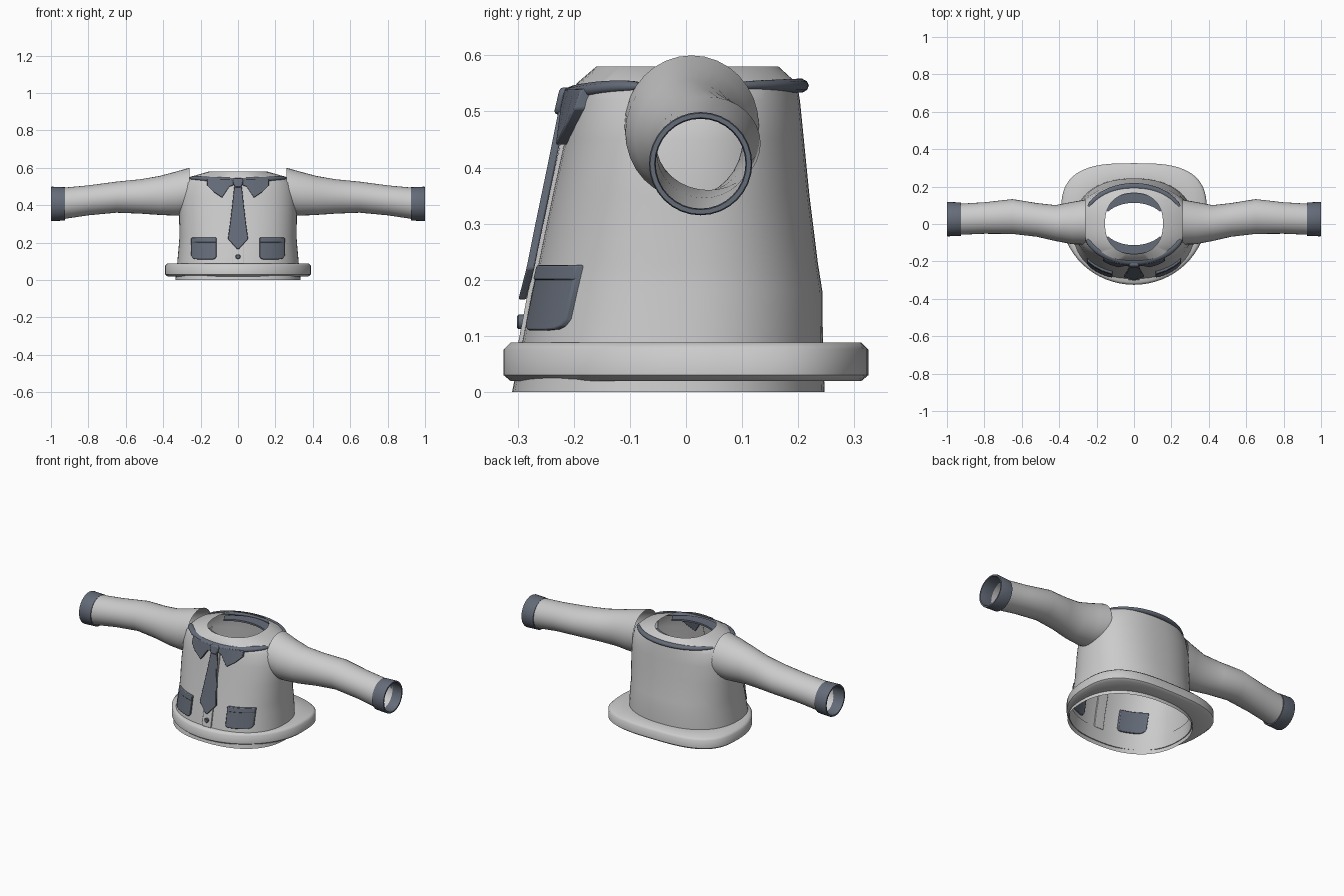
import bpy, bmesh
from math import sin, cos, pi, radians

cube = bpy.data.objects.get("Cube")
if cube:
    bpy.data.objects.remove(cube, do_unlink=True)


def material(name, rgb):
    m = bpy.data.materials.new(name)
    m.use_nodes = True
    m.diffuse_color = (*rgb, 1)
    bsdf = m.node_tree.nodes["Principled BSDF"]
    bsdf.inputs["Base Color"].default_value = (*rgb, 1)
    bsdf.inputs["Roughness"].default_value = 0.7
    return m


CLOTH = material("light grey cloth", (0.60, 0.60, 0.60))
TRIM = material("slate trim", (0.13, 0.15, 0.19))


def loft(name, rings, mat, caps=False, loop=False, angle=40, bevel=0):
    """Skin closed rings; loop joins the last ring back to the first."""
    bm = bmesh.new()
    vs = [[bm.verts.new(p) for p in r] for r in rings]
    n = len(vs[0])
    pairs = list(zip(vs, vs[1:])) + ([(vs[-1], vs[0])] if loop else [])
    for a, b in pairs:
        for i in range(n):
            j = (i + 1) % n
            bm.faces.new((a[i], a[j], b[j], b[i]))
    if caps:
        bm.faces.new(vs[0])
        bm.faces.new(vs[-1])
    bmesh.ops.recalc_face_normals(bm, faces=bm.faces)
    me = bpy.data.meshes.new(name)
    bm.to_mesh(me)
    bm.free()
    me.materials.append(mat)
    ob = bpy.data.objects.new(name, me)
    bpy.context.collection.objects.link(ob)
    if bevel:
        mod = ob.modifiers.new("soft edge", "BEVEL")
        mod.width, mod.segments = bevel, 2
    bpy.ops.object.select_all(action="DESELECT")
    ob.select_set(True)
    bpy.context.view_layer.objects.active = ob
    bpy.ops.object.shade_smooth_by_angle(angle=radians(angle))
    return ob


def oval(z, hx, yf, yb, n=2.3, mid=None, nb=None, count=64):
    """Rounded outline with separate front and back depths."""
    mid = (yf + yb) / 2 if mid is None else mid
    pts = []
    for i in range(count):
        t = 2 * pi * i / count
        c, s = cos(t), sin(t)
        e = 2 / (nb if nb and s > 0 else n)
        depth = yb - mid if s > 0 else mid - yf
        x = hx * abs(c) ** e * (1 if c > 0 else -1)
        y = mid + depth * abs(s) ** e * (1 if s > 0 else -1)
        pts.append((x, y, z))
    return pts


# Torso: height, half width, front depth, back depth
ROWS = [(0, .335, -.31, .247), (.09, .325, -.292, .244), (.18, .317, -.275, .243),
        (.23, .313, -.263, .235), (.35, .315, -.238, .22), (.45, .312, -.216, .21),
        (.52, .295, -.203, .203), (.55, .262, -.195, .198), (.58, .155, -.16, .165)]
loft("torso", [oval(*r) for r in ROWS], CLOTH, angle=35)


def front(x, z):
    """Depth of the torso front at a point."""
    for a, b in zip(ROWS, ROWS[1:]):
        if z <= b[0]:
            break
    t = (z - a[0]) / (b[0] - a[0])
    hx, yf, yb = (a[k] + (b[k] - a[k]) * t for k in (1, 2, 3))
    r = min(abs(x) / hx, 1)
    return (yf + yb) / 2 - (yb - yf) / 2 * (1 - r ** 2.3) ** (1 / 2.3)


def patch(name, pairs, mat, offset, thick, bevel=.003):
    """Cloth piece lying on the torso front, from pairs of (x, z) points."""
    rings = []
    for (x0, z0), (x1, z1) in pairs:
        y0, y1 = front(x0, z0) - offset, front(x1, z1) - offset
        rings.append([(x0, y0, z0), (x1, y1, z1),
                      (x1, y1 + thick, z1), (x0, y0 + thick, z0)])
    return loft(name, rings, mat, caps=True, bevel=bevel)


# Hem band around the bottom
def hem_ring(z, inset):
    return oval(z, .39 - inset, -.325 + inset, .325 - inset, 2, .05, 3)


loft("hem_band", [oval(.02, .328, -.3, .24), hem_ring(.02, .012), hem_ring(.03, 0),
                  hem_ring(.076, 0), hem_ring(.088, .012), oval(.088, .32, -.287, .24)],
     CLOTH, loop=True, angle=50)


# Sleeves and cuffs
def hoop(x, cy, cz, ry, rz, count=32):
    return [(x, cy + ry * cos(2 * pi * i / count), cz + rz * sin(2 * pi * i / count))
            for i in range(count)]


SLEEVE = [(.26, .01, .475, .12, .125), (.33, .005, .462, .113, .118),
          (.42, .005, .452, .096, .104), (.52, .022, .447, .09, .092),
          (.65, .04, .443, .093, .083), (.8, .032, .426, .084, .08),
          (.94, .025, .409, .083, .084)]
CUFF = [(.925, .083), (.925, .089), (.995, .092), (1, .09), (1, .082), (.99, .08)]
for side, s in (("left", 1), ("right", -1)):
    loft(side + "_sleeve", [hoop(s * x, *r) for x, *r in SLEEVE], CLOTH)
    loft(side + "_cuff", [hoop(s * x, .026, .407, r, r) for x, r in CUFF],
         TRIM, loop=True)


# Collar: rounded bands swept around the neck
def band(name, a0, a1, rx, ry, z, width, height, dip=0, steps=28):
    rings = []
    for i in range(steps + 1):
        u = i / steps
        t = radians(a0 + (a1 - a0) * u)
        taper = .45 + .55 * sin(pi * u) ** .5
        drop = dip * sin(pi * u) ** 2
        ring = []
        for k in range(10):
            q = 2 * pi * k / 10
            d = width / 2 * taper * cos(q)
            ring.append(((rx + d) * cos(t), (ry + d) * sin(t),
                         z - drop + height / 2 * taper * sin(q)))
        rings.append(ring)
    loft(name, rings, TRIM, caps=True, angle=60)


band("collar_back", 28, 152, .275, .202, .546, .034, .026)
band("collar_front", 205, 335, .275, .195, .545, .05, .032, dip=.014)


# Collar lining seen inside the neck opening
def lining(name, sign):
    rings = []
    for i in range(25):
        t = radians(35 + 110 * i / 24)
        inner = (.17 * cos(t), sign * .113 * sin(t))
        outer = (.2 * cos(t), sign * .178 * sin(t))
        rings.append([(*inner, .54), (*outer, .54), (*outer, .55), (*inner, .55)])
    loft(name, rings, TRIM, caps=True)


lining("collar_lining_back", 1)
lining("collar_lining_front", -1)

# Collar points and pockets, mirrored
POINT = [(.025, .505, .535), (.045, .5, .54), (.085, .44, .54),
         (.13, .47, .54), (.165, .505, .54)]
POCKET = [(.115, .125), (.122, .114), (.135, .11), (.17, .11),
          (.205, .11), (.232, .112), (.243, .117), (.25, .13)]
for side, s in (("left", 1), ("right", -1)):
    patch(side + "_collar_point", [((s * x, a), (s * x, b)) for x, a, b in POINT],
          TRIM, .019, .026)
    patch(side + "_pocket", [((s * x, a), (s * x, .224)) for x, a in POCKET],
          TRIM, .011, .022)
    patch(side + "_pocket_flap", [((s * x, .2), (s * x, .226)) for x, a in POCKET],
          TRIM, .014, .02)

# Button placket
patch("placket", [((-.03, z), (.03, z)) for z in (.088, .18, .23, .35, .45, .5)],
      CLOTH, .007, .014, bevel=.002)

# Necktie and knot
TIE = [(.165, .005), (.22, .054), (.3, .043), (.4, .031), (.5, .02)]
patch("necktie", [((-w, z), (w, z)) for z, w in TIE], TRIM, .021, .014)
KNOT = [(.495, .016), (.505, .022), (.53, .029), (.543, .024)]
patch("necktie_knot", [((-w, z), (w, z)) for z, w in KNOT], TRIM, .028, .03, bevel=.006)

# Lower button
y = front(0, .125)
loft("button", [[(r * cos(pi * i / 8), y - d, .125 + r * sin(pi * i / 8)) for i in range(16)]
                for r, d in ((.013, 0), (.013, .013), (.01, .016))], TRIM, caps=True)
